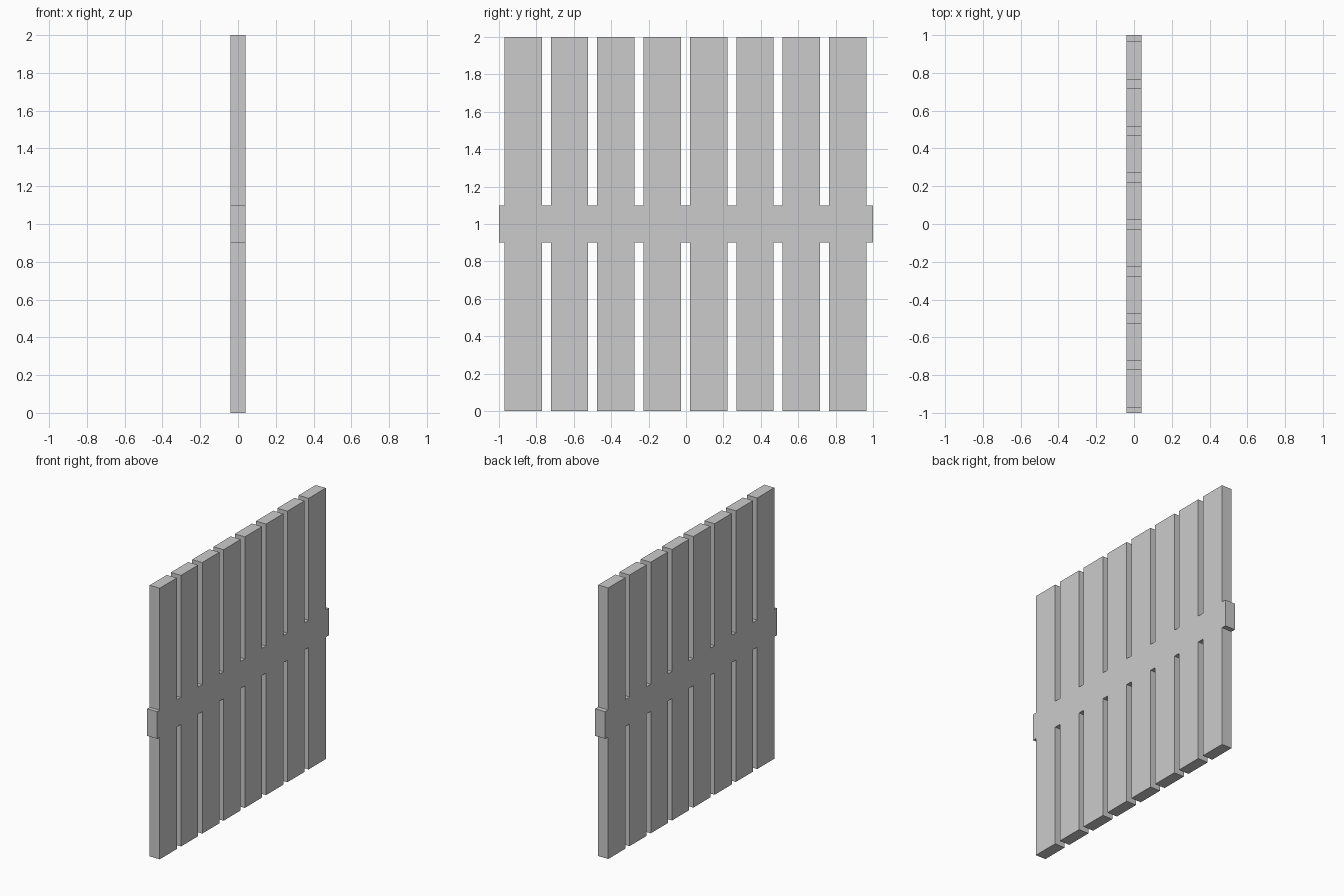
import bpy
import bmesh

if "Cube" in bpy.data.objects:
    bpy.data.objects.remove(bpy.data.objects["Cube"])

THICK = 0.082
HEIGHT = 2.0
RAIL_Z0, RAIL_Z1 = 0.9, 1.1
SLATS = 8
SLAT_W = 0.2
PITCH = 0.248
CENTRE = -0.003

# Column boundaries along y: rail ends plus both edges of every slat
edges = [-1.0]
for i in range(SLATS):
    c = CENTRE + (i - (SLATS - 1) / 2) * PITCH
    edges += [c - SLAT_W / 2, c + SLAT_W / 2]
edges.append(1.0)

bm = bmesh.new()


def cell(y0, y1, z0, z1):
    """One flat quad on the panel's -x face."""
    x = -THICK / 2
    bm.faces.new([bm.verts.new((x, y, z))
                  for y, z in ((y0, z0), (y0, z1), (y1, z1), (y1, z0))])


for i, (y0, y1) in enumerate(zip(edges, edges[1:])):
    # Cross rail, running the full width
    cell(y0, y1, RAIL_Z0, RAIL_Z1)
    # Slat halves below and above the rail
    if i % 2:
        cell(y0, y1, 0.0, RAIL_Z0)
        cell(y0, y1, RAIL_Z1, HEIGHT)

# Weld the cells and give the panel its thickness
bmesh.ops.remove_doubles(bm, verts=bm.verts, dist=1e-5)
ext = bmesh.ops.extrude_face_region(bm, geom=bm.faces[:], use_keep_orig=True)
bmesh.ops.translate(bm, vec=(THICK, 0, 0),
                    verts=[g for g in ext["geom"] if isinstance(g, bmesh.types.BMVert)])
bmesh.ops.recalc_face_normals(bm, faces=bm.faces[:])

mesh = bpy.data.meshes.new("slatted_fence_panel")
bm.to_mesh(mesh)
bm.free()
panel = bpy.data.objects.new("slatted_fence_panel", mesh)
bpy.context.collection.objects.link(panel)
